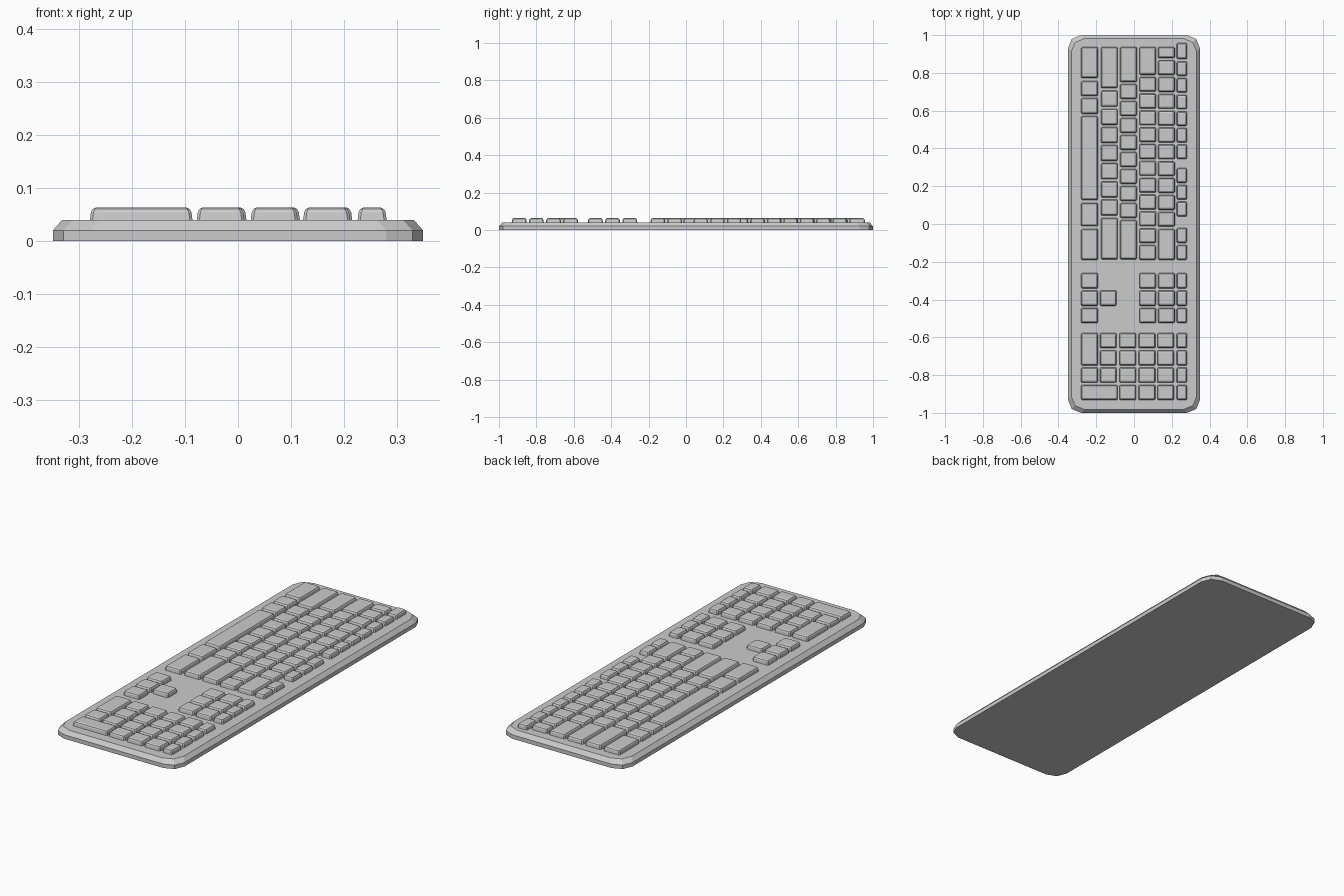
import bpy, bmesh
from math import cos, sin, pi

if "Cube" in bpy.data.objects:
    bpy.data.objects.remove(bpy.data.objects["Cube"])


def ring(bm, x0, x1, y0, y1, z, r, seg):
    """Rounded rectangle loop of vertices at height z."""
    corners = [(x1 - r, y1 - r), (x0 + r, y1 - r), (x0 + r, y0 + r), (x1 - r, y0 + r)]
    loop = []
    for i, (cx, cy) in enumerate(corners):
        for k in range(seg + 1):
            a = (i + k / seg) * pi / 2
            loop.append(bm.verts.new((cx + r * cos(a), cy + r * sin(a), z)))
    return loop


def loft(bm, x0, x1, y0, y1, r, seg, profile):
    """Stack rounded rectangles along (inset, z) steps and cap both ends."""
    rings = [ring(bm, x0 + d, x1 - d, y0 + d, y1 - d, z, r, seg) for d, z in profile]
    for a, b in zip(rings, rings[1:]):
        n = len(a)
        for i in range(n):
            j = (i + 1) % n
            bm.faces.new((a[i], a[j], b[j], b[i]))
    bm.faces.new(rings[0][::-1])
    bm.faces.new(rings[-1])


def make(name, boxes, r, seg, profile):
    bm = bmesh.new()
    for box in boxes:
        loft(bm, *box, r, seg, profile)
    mesh = bpy.data.meshes.new(name)
    bm.to_mesh(mesh)
    bm.free()
    ob = bpy.data.objects.new(name, mesh)
    bpy.context.collection.objects.link(ob)
    return ob


KEY = [(0, 0.039), (0.002, 0.054), (0.005, 0.060), (0.011, 0.063)]
GAP = 0.011
# x range of each key row, from the space bar row to the function row
ROWS = [(-0.28, -0.19), (-0.175, -0.086), (-0.074, 0.016),
        (0.028, 0.117), (0.127, 0.216), (0.226, 0.281)]


def keys(row, spans, shift=0):
    x0, x1 = ROWS[row]
    return [(x0 + shift, x1 + shift, lo, hi) for hi, lo in spans]


def run(start, end, n):
    """n equal keys from start down to end along y."""
    p = (start - end + GAP) / n
    return [(start - i * p, start - (i + 1) * p + GAP) for i in range(n)]


# case
make("case", [(-0.35, 0.35, -1, 1)], 0.07, 2, [(0, 0), (0, 0.02), (0.018, 0.04)])

# main typing block
main = keys(0, [(0.937, 0.772), (0.757, 0.677), (0.667, 0.582),
                (0.571, 0.127), (0.112, -0.012), (-0.026, -0.19)])
main += keys(1, [(0.937, 0.72), (0.032, -0.187)] + run(0.706, 0.045, 7))
main += keys(2, [(0.937, 0.751), (0.021, -0.187)] + run(0.741, 0.032, 8))
main += keys(3, [(0.937, 0.79)] + run(0.779, -0.19, 11))
main += keys(4, [(0.937, 0.878), (-0.026, -0.19)] + run(0.867, -0.014, 10))
make("typing_keys", main, 0.005, 1, KEY)

# function row
make("function_keys", keys(5, [(0.958, 0.873)] + run(0.86, 0.344, 6)
                           + run(0.296, 0.04, 3) + run(-0.021, -0.19, 2)), 0.005, 1, KEY)

# navigation and arrow keys
nav = run(-0.26, -0.525, 3)
make("navigation_keys", [k for r in (3, 4, 5) for k in keys(r, nav)], 0.005, 1, KEY)
make("arrow_keys", keys(0, nav) + keys(1, nav[1:2], -0.006), 0.005, 1, KEY)

# number pad, with a wide zero key and a two-row enter key
cols = run(-0.577, -0.932, 4)
pad = [k for r in (2, 3, 4) for k in keys(r, cols, -0.004)] + keys(5, cols)
pad += keys(1, cols[:3], -0.006)
pad += keys(0, [(cols[0][0], cols[1][1]), cols[2]])
pad.append((ROWS[0][0], ROWS[1][1], cols[3][1], cols[3][0]))
make("number_pad_keys", pad, 0.005, 1, KEY)
